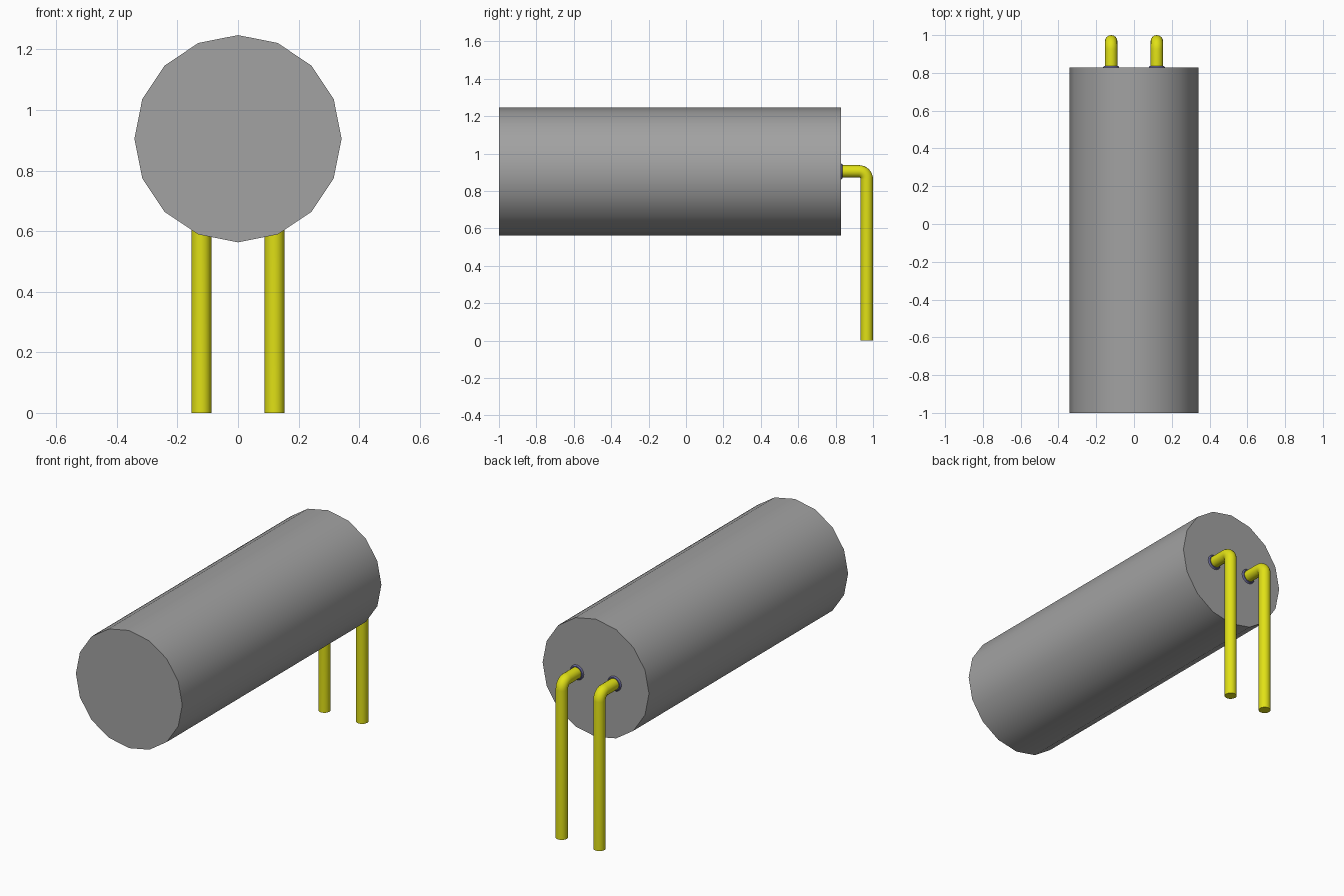
import bpy, math

cube = bpy.data.objects.get("Cube")
if cube:
    bpy.data.objects.remove(cube, do_unlink=True)


def material(name, rgb):
    m = bpy.data.materials.new(name)
    m.use_nodes = True
    m.diffuse_color = (*rgb, 1)
    m.node_tree.nodes["Principled BSDF"].inputs["Base Color"].default_value = (*rgb, 1)
    return m


GREY = material("can grey", (0.36, 0.36, 0.36))
GOLD = material("lead yellow", (0.75, 0.75, 0.008))
BLUE = material("seal blue grey", (0.13, 0.13, 0.30))

AXIS_Z = 0.905      # height of the can's axis
BACK_Y = 0.828      # rear face of the can
LEAD_X = 0.121
LEAD_Y = 0.967
LEAD_R = 0.033
BEND = 0.042        # centreline radius of the lead bend


def finish(obj, name, mat):
    obj.name = name
    obj.data.materials.clear()
    obj.data.materials.append(mat)
    bpy.ops.object.shade_smooth_by_angle(angle=math.radians(35))


# Can: a sixteen-sided cylinder lying along y
bpy.ops.mesh.primitive_cylinder_add(
    vertices=16, radius=0.342, depth=BACK_Y + 1,
    location=(0, (BACK_Y - 1) / 2, AXIS_Z), rotation=(math.pi / 2, 0, 0))
finish(bpy.context.object, "can", GREY)


def lead(name, x):
    """Round wire leaving the rear face and bending down to the ground."""
    arc = [(LEAD_Y - BEND + BEND * math.sin(a), AXIS_Z - BEND + BEND * math.cos(a))
           for a in (math.pi / 2 * i / 8 for i in range(9))]
    path = [(BACK_Y - 0.02, AXIS_Z)] + arc + [(LEAD_Y, 0)]
    curve = bpy.data.curves.new(name, "CURVE")
    curve.dimensions = "3D"
    curve.bevel_depth = LEAD_R
    curve.bevel_resolution = 6
    curve.use_fill_caps = True
    spline = curve.splines.new("POLY")
    spline.points.add(len(path) - 1)
    for p, (y, z) in zip(spline.points, path):
        p.co = (x, y, z, 1)
    obj = bpy.data.objects.new(name, curve)
    bpy.context.collection.objects.link(obj)
    bpy.ops.object.select_all(action="DESELECT")
    obj.select_set(True)
    bpy.context.view_layer.objects.active = obj
    bpy.ops.object.convert(target="MESH")
    finish(bpy.context.object, name, GOLD)


def seal(name, x):
    """Low tapered bead around the lead where it enters the can."""
    bpy.ops.mesh.primitive_cone_add(
        vertices=16, radius1=0.05, radius2=0.038, depth=0.016,
        location=(x, BACK_Y, AXIS_Z), rotation=(-math.pi / 2, 0, 0))
    finish(bpy.context.object, name, BLUE)


for side, x in (("left", LEAD_X), ("right", -LEAD_X)):
    lead(f"lead_{side}", x)
    seal(f"seal_{side}", x)
